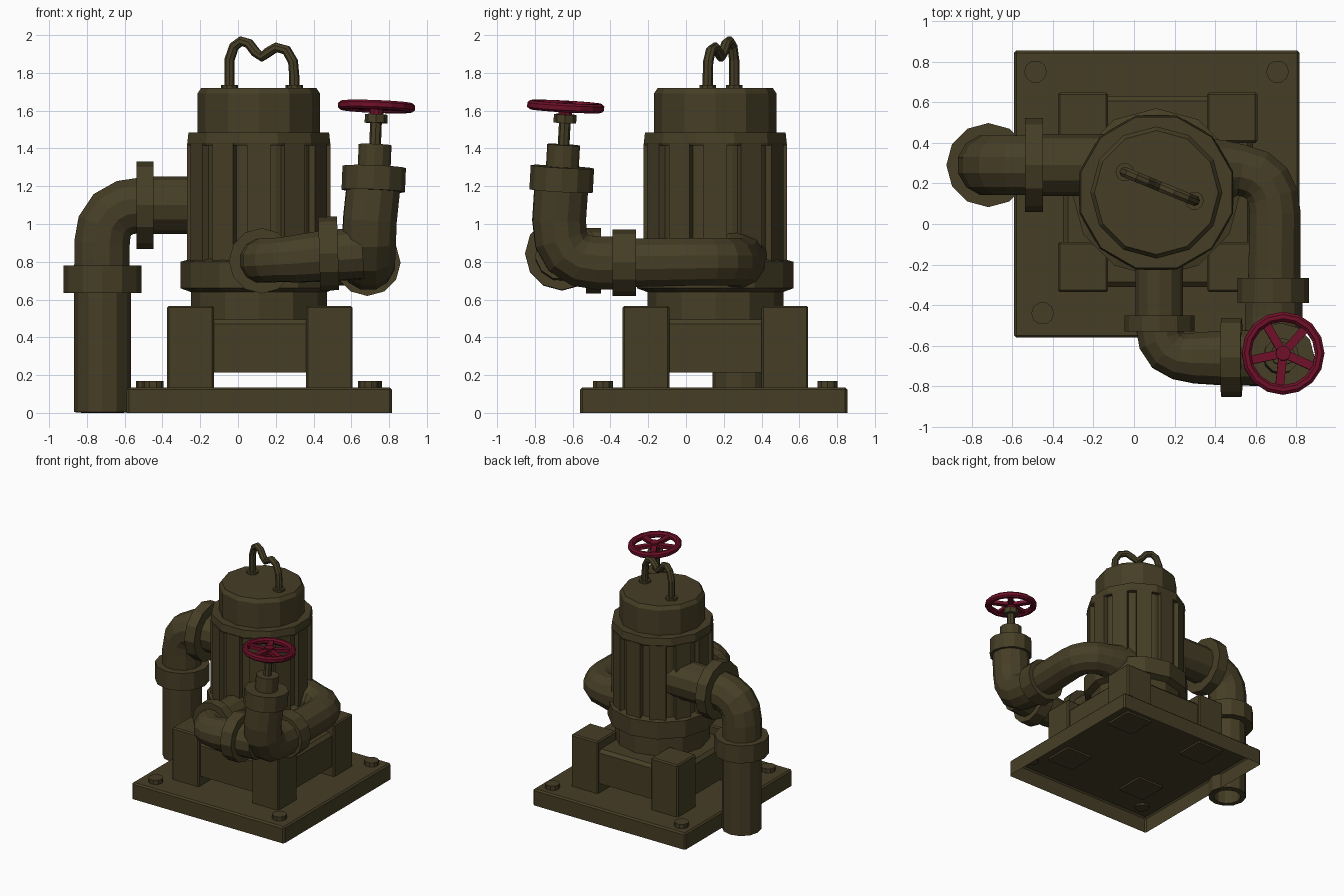
import bpy, bmesh, math
from mathutils import Vector, Matrix

if "Cube" in bpy.data.objects:
    bpy.data.objects.remove(bpy.data.objects["Cube"])


def material(name, col):
    m = bpy.data.materials.new(name)
    m.diffuse_color = (*col, 1)
    m.use_nodes = True
    m.node_tree.nodes["Principled BSDF"].inputs["Base Color"].default_value = m.diffuse_color
    return m


OLIVE = material("olive_brown_metal", (0.061, 0.048, 0.019))
RED = material("crimson_paint", (0.155, 0.005, 0.021))


def finish(name, bm, mat):
    bmesh.ops.recalc_face_normals(bm, faces=bm.faces)
    me = bpy.data.meshes.new(name)
    bm.to_mesh(me)
    bm.free()
    me.materials.append(mat)
    ob = bpy.data.objects.new(name, me)
    bpy.context.collection.objects.link(ob)
    return ob


def box(name, lo, hi, bevel=0.0, mat=OLIVE, matrix=None, open_bottom=False):
    bm = bmesh.new()
    bmesh.ops.create_cube(bm, size=1)
    for v in bm.verts:
        v.co = Vector([lo[i] + (v.co[i] + 0.5) * (hi[i] - lo[i]) for i in range(3)])
    if bevel:
        edges = [e for e in bm.edges if max(v.co.z for v in e.verts) > lo[2] + 1e-4]
        bmesh.ops.bevel(bm, geom=edges, offset=bevel, segments=1, affect='EDGES')
    if open_bottom:
        faces = [f for f in bm.faces if all(v.co.z < lo[2] + 1e-4 for v in f.verts)]
        bmesh.ops.delete(bm, geom=faces, context='FACES')
    if matrix:
        bm.transform(matrix)
    return finish(name, bm, mat)


def skin(bm, rings, cap=True, closed=False):
    n = len(rings[0])
    pairs = list(zip(rings, rings[1:])) + ([(rings[-1], rings[0])] if closed else [])
    for a, b in pairs:
        for i in range(n):
            j = (i + 1) % n
            bm.faces.new((a[i], a[j], b[j], b[i]))
    if cap and not closed:
        bm.faces.new(rings[0][::-1])
        bm.faces.new(rings[-1])


def aim(origin, axis):
    return Matrix.Translation(origin) @ Vector((0, 0, 1)).rotation_difference(Vector(axis)).to_matrix().to_4x4()


def lathe(name, profile, origin, axis=(0, 0, 1), sides=12, mat=OLIVE, closed=False, turn=0.0):
    """Turn (radius, height) points around an axis."""
    bm = bmesh.new()
    angles = [2 * math.pi * i / sides + turn for i in range(sides)]
    rings = [[bm.verts.new((r * math.cos(a), r * math.sin(a), z)) for a in angles] for r, z in profile]
    skin(bm, rings, closed=closed)
    bm.transform(aim(origin, axis))
    return finish(name, bm, mat)


def disc(name, r, h, origin, axis=(0, 0, 1), sides=12, mat=OLIVE):
    return lathe(name, [(r, 0), (r, h)], origin, axis, sides, mat)


def tube(name, pts, radii, sides=12):
    """Sweep a ring along a path."""
    pts = [Vector(p) for p in pts]
    if not isinstance(radii, list):
        radii = [radii] * len(pts)
    bm, rings, side, old = bmesh.new(), [], None, None
    for i, p in enumerate(pts):
        t = Vector()
        if i:
            t += (p - pts[i - 1]).normalized()
        if i < len(pts) - 1:
            t += (pts[i + 1] - p).normalized()
        t.normalize()
        side = t.orthogonal().normalized() if old is None else old.rotation_difference(t) @ side
        old, up = t, t.cross(side)
        rings.append([bm.verts.new(p + radii[i] * (math.cos(a) * side + math.sin(a) * up))
                      for a in (2 * math.pi * k / sides for k in range(sides))])
    skin(bm, rings)
    return finish(name, bm, OLIVE)


def bend(a, c, b, n=4):
    a, b, c = Vector(a), Vector(b), Vector(c)
    return [(1 - t) ** 2 * a + 2 * t * (1 - t) * c + t * t * b for t in (i / n for i in range(n + 1))]


# Hollow base plate and its bolts
box("base_plate", (-0.59, -0.56, 0), (0.815, 0.855, 0.135), 0.012, open_bottom=True)
for i, (x, y) in enumerate([(-0.485, 0.75), (0.707, 0.75), (-0.45, -0.44), (0.69, -0.44)]):
    disc(f"base_bolt_{i}", 0.056, 0.05, (x, y, 0.12), sides=10)

# Support block with four corner legs
box("support_block", (-0.35, -0.31, 0.215), (0.585, 0.63, 0.495), 0.025)
for i, (x, y) in enumerate([(-0.375, -0.335), (0.36, -0.335), (-0.375, 0.4), (0.36, 0.4)]):
    box(f"support_leg_{i}", (x, y, 0.12), (x + 0.247, y + 0.247, 0.567), 0.01)

# Pump body: lower drum, collar, ribbed motor and cap
C = Vector((0.11, 0.155, 0))
lathe("pump_drum", [(0.36, 0.48), (0.36, 0.67)], C)
lathe("pump_collar", [(0.36, 0.64), (0.415, 0.66), (0.415, 0.8), (0.36, 0.815)], C)
lathe("motor_core", [(0.352, 0.78), (0.352, 1.44)], C, sides=24)
lathe("motor_band", [(0.385, 1.415), (0.392, 1.43), (0.385, 1.485)], C, turn=math.pi / 12)
lathe("motor_cap", [(0.325, 1.47), (0.325, 1.69), (0.305, 1.72)], C)
for i in range(12):
    rot = Matrix.Translation(C) @ Matrix.Rotation(i * math.pi / 6, 4, 'Z')
    box(f"motor_rib_{i}", (0.3, -0.062, 0.79), (0.381, 0.062, 1.425), matrix=rot)

# Lifting handle: an M-shaped bent rod on two feet
A, B = Vector((-0.045, 0.255, 0)), Vector((0.298, 0.115, 0))
shape = [(0, 1.71), (0, 1.87), (0.07, 1.94), (0.18, 1.968), (0.3, 1.955), (0.4, 1.91), (0.5, 1.885),
         (0.6, 1.91), (0.72, 1.935), (0.88, 1.92), (0.98, 1.86), (1, 1.78), (1, 1.71)]
tube("lifting_handle", [A.lerp(B, s) + Vector((0, 0, z)) for s, z in shape], 0.027, 8)
for i, p in enumerate((A, B)):
    disc(f"handle_foot_{i}", 0.046, 0.025, p + Vector((0, 0, 1.712)), sides=10)

# Left outlet pipe bending down to the floor
Y = 0.29
disc("left_pipe_stub", 0.152, 0.5, (-0.5, Y, 1.1), (1, 0, 0))
disc("left_pipe_flange", 0.232, 0.09, (-0.537, Y, 1.1), (1, 0, 0))
tube("left_pipe_elbow", bend((-0.5, Y, 1.1), (-0.72, Y, 1.1), (-0.72, Y, 0.9)) + [(-0.72, Y, 0.76)], 0.152)
disc("left_pipe_collar", 0.207, 0.145, (-0.717, Y, 0.635))
lathe("left_down_pipe", [(0.15, 0.7), (0.15, 0.004), (0.105, 0), (0.105, 0.4)], (-0.717, Y, 0))

# Right pipe: out of the pump, then forward
tube("right_pipe", [(0.3, 0.25, 0.81), (0.46, 0.265, 0.8)]
     + bend((0.53, 0.265, 0.8), (0.695, 0.24, 0.8), (0.695, 0.05, 0.8)) + [(0.69, -0.3, 0.795)],
     [0.19, 0.15, 0.13, 0.13, 0.13, 0.13, 0.13, 0.133])
disc("right_pipe_flange", 0.176, 0.122, (0.685, -0.388, 0.795), (0, 1, 0))

# Front pipe: out of the pump, then across to the riser
disc("front_pipe_stub", 0.117, 0.4, (0.125, -0.5, 0.805), (0, 1, 0))
disc("front_pipe_flange", 0.173, 0.08, (0.125, -0.53, 0.805), (0, 1, 0))
tube("front_pipe_elbow", bend((0.125, -0.5, 0.805), (0.125, -0.665, 0.805), (0.3, -0.66, 0.815))
     + [(0.45, -0.66, 0.83), (0.66, -0.66, 0.845)], [0.12] * 4 + [0.128, 0.138, 0.14])
disc("cross_pipe_flange", 0.195, 0.1, (0.43, -0.657, 0.842), (1, 0, 0.03))

# Valve riser, slightly tilted
AX = Vector((0.04, 0.055, 1)).normalized()


def valve(z):
    return Vector((0.717, -0.66, 1.2)) + AX * (z - 1.2) / AX.z


tube("valve_riser", [(0.688, -0.32, 0.793)] + bend((0.688, -0.46, 0.793), (0.69, -0.68, 0.79), (0.698, -0.672, 1.02))
     + [valve(1.2)], [0.146] * 7)
disc("valve_collar", 0.168, 0.128, valve(1.175), AX)
disc("valve_bonnet", 0.087, 0.14, valve(1.28), AX)
disc("valve_stem", 0.031, 0.19, valve(1.4), AX, 8)
disc("valve_nut", 0.06, 0.045, valve(1.535), AX, 8)

# Red handwheel: rim, hub and five spokes
hub = valve(1.622)
lathe("handwheel_rim", [(0.204, -0.012), (0.204, 0.012), (0.19, 0.024), (0.17, 0.024), (0.157, 0.01),
                        (0.157, -0.01), (0.17, -0.024), (0.19, -0.024)], hub, AX, 16, RED, closed=True)
disc("handwheel_hub", 0.037, 0.075, hub - AX * 0.05, AX, 10, RED)
for i in range(5):
    m = aim(hub, AX) @ Matrix.Rotation(math.radians(120 + 72 * i), 4, 'Z')
    box(f"handwheel_spoke_{i}", (0.02, -0.021, -0.014), (0.17, 0.021, 0.012), 0, RED, m)
